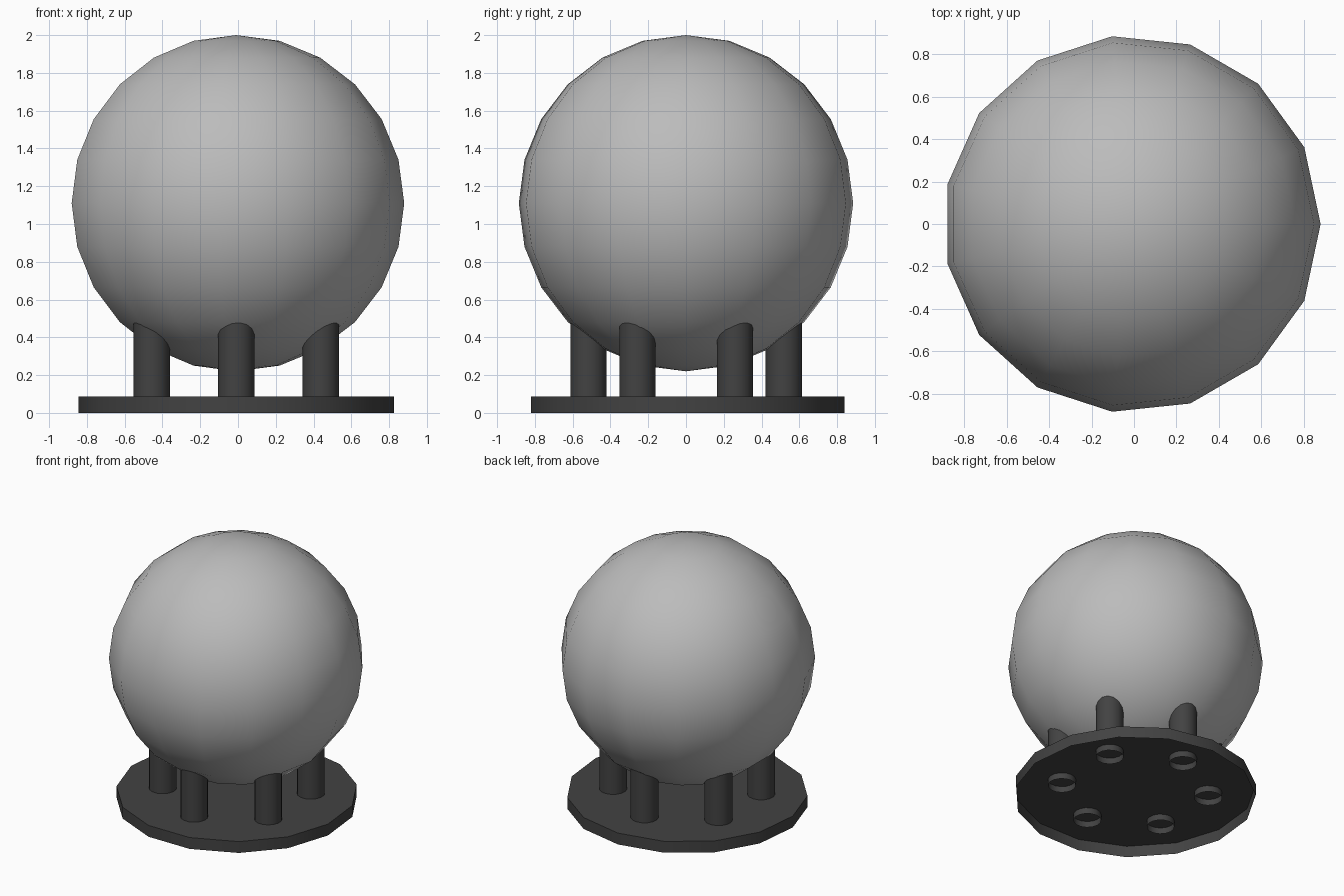
import bpy
import bmesh
from math import sin, cos, pi, radians

cube = bpy.data.objects.get("Cube")
if cube:
    bpy.data.objects.remove(cube, do_unlink=True)

SIDES = 15
CENTRE_X = -0.01


def make_material(name, value):
    mat = bpy.data.materials.new(name)
    mat.use_nodes = True
    colour = (value, value, value, 1)
    mat.diffuse_color = colour
    mat.node_tree.nodes["Principled BSDF"].inputs["Base Color"].default_value = colour
    return mat


def lathe(name, profile, location, mat, start=0.0):
    """Revolve (radius, z) points, listed bottom to top; radius 0 closes to a tip."""
    bm = bmesh.new()
    rings = []
    for r, z in profile:
        if r == 0:
            rings.append([bm.verts.new((0, 0, z))] * SIDES)
        else:
            angles = [start + 2 * pi * i / SIDES for i in range(SIDES)]
            rings.append([bm.verts.new((r * cos(a), r * sin(a), z)) for a in angles])
    for low, high in zip(rings, rings[1:]):
        for i in range(SIDES):
            j = (i + 1) % SIDES
            corners = dict.fromkeys((low[i], low[j], high[j], high[i]))
            bm.faces.new(list(corners))
    mesh = bpy.data.meshes.new(name)
    bm.to_mesh(mesh)
    bm.free()
    mesh.materials.append(mat)
    obj = bpy.data.objects.new(name, mesh)
    obj.location = location
    bpy.context.collection.objects.link(obj)
    bpy.ops.object.select_all(action="DESELECT")
    obj.select_set(True)
    bpy.context.view_layer.objects.active = obj
    bpy.ops.object.shade_smooth_by_angle(angle=radians(35))
    return obj


light_grey = make_material("light grey", 0.5)
dark_grey = make_material("dark grey", 0.055)

# Globe: twelve bands from pole to pole
R, BANDS = 0.89, 12
arc = [(0, -R)]
arc += [(R * sin(pi * k / BANDS), -R * cos(pi * k / BANDS)) for k in range(1, BANDS)]
arc += [(0, R)]
lathe("globe", arc, (CENTRE_X, 0, 1.11), light_grey)

# Base plate: rim and top, open underneath
lathe("base_plate", [(0.84, 0), (0.84, 0.087), (0, 0.087)],
      (CENTRE_X, 0, 0), dark_grey, start=pi / 2)

# Six open tubes that pass through the plate and hold the globe
for k in range(6):
    a = radians(30 + 60 * k)
    lathe(f"support_post_{k + 1}", [(0.097, 0.04), (0.097, 0.5)],
          (CENTRE_X + 0.517 * cos(a), 0.517 * sin(a), 0), dark_grey, start=pi / 2)
